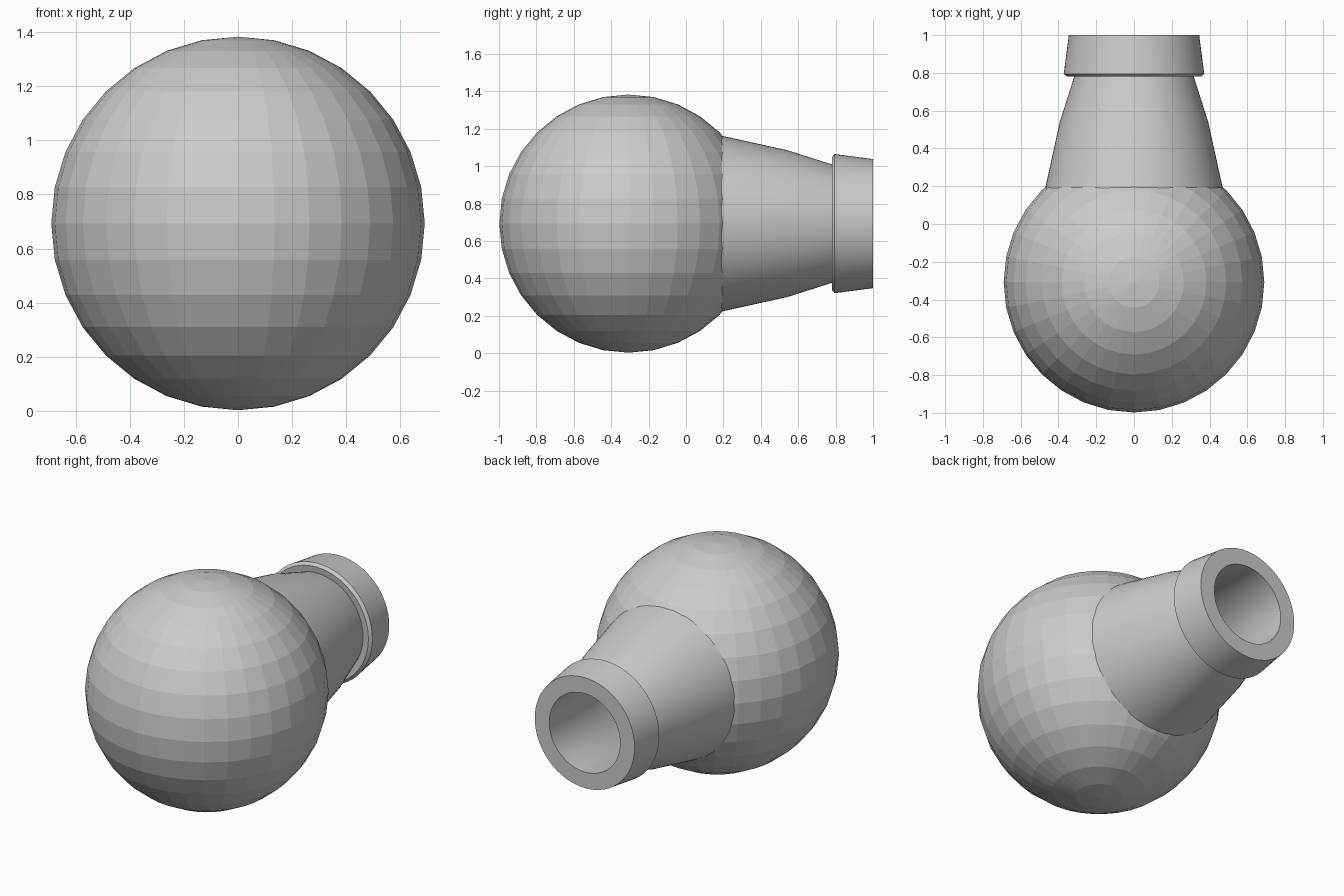
import bpy, bmesh, math

if "Cube" in bpy.data.objects:
    bpy.data.objects.remove(bpy.data.objects["Cube"])

CY, CZ, R = -0.308, 0.693, 0.69


def lathe_y(name, profile, segments=64):
    """Revolve a closed (y, radius) profile about the horizontal y axis."""
    bm = bmesh.new()
    rings = []
    for y, r in profile:
        ring = []
        for i in range(segments):
            a = 2 * math.pi * i / segments
            ring.append(bm.verts.new((r * math.cos(a), y, CZ + r * math.sin(a))))
        rings.append(ring)
    for k, ring in enumerate(rings):
        nxt = rings[(k + 1) % len(rings)]
        for i in range(segments):
            j = (i + 1) % segments
            bm.faces.new((ring[i], ring[j], nxt[j], nxt[i]))
    bmesh.ops.recalc_face_normals(bm, faces=bm.faces[:])
    mesh = bpy.data.meshes.new(name)
    bm.to_mesh(mesh)
    bm.free()
    obj = bpy.data.objects.new(name, mesh)
    bpy.context.collection.objects.link(obj)
    bpy.ops.object.select_all(action='DESELECT')
    obj.select_set(True)
    bpy.context.view_layer.objects.active = obj
    bpy.ops.object.shade_smooth_by_angle(angle=math.radians(35))
    return obj


# Round body, flat shaded facets
bpy.ops.mesh.primitive_uv_sphere_add(segments=32, ring_count=16, radius=R,
                                     location=(0, CY, CZ))
bpy.context.object.name = "round_body"

# Tapered hollow neck with a flared collar at the open end
lathe_y("neck_and_collar", [
    (0.19, 0.47), (0.54, 0.393), (0.785, 0.315),   # neck outside
    (0.78, 0.355), (0.795, 0.372), (1.0, 0.345),   # collar
    (1.0, 0.245), (0.79, 0.25), (0.54, 0.30), (0.19, 0.37),  # bore
])
